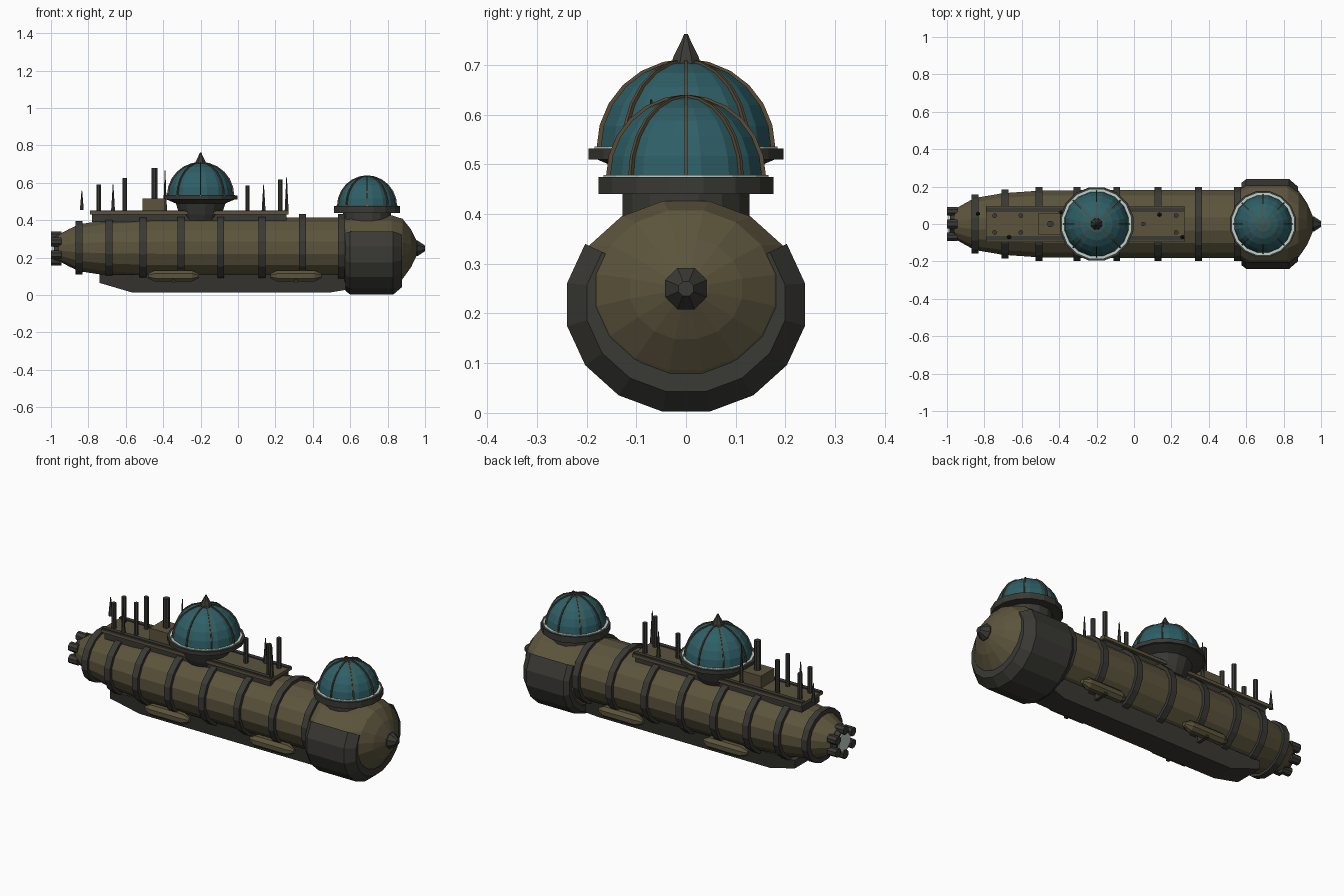
import bpy, bmesh, math
from mathutils import Vector

if "Cube" in bpy.data.objects:
    bpy.data.objects.remove(bpy.data.objects["Cube"])

def material(name, rgb):
    m = bpy.data.materials.new(name)
    m.diffuse_color = (*rgb, 1)
    m.use_nodes = True
    m.node_tree.nodes["Principled BSDF"].inputs["Base Color"].default_value = m.diffuse_color
    return m

OLIVE = material("olive_plate", (0.105, 0.088, 0.045))
DARK = material("dark_iron", (0.042, 0.041, 0.035))
TEAL = material("teal_glass", (0.027, 0.115, 0.135))
BRONZE = material("bronze", (0.105, 0.07, 0.035))
PALE = material("pale_trim", (0.52, 0.64, 0.58))

def finish(bm, name, mat):
    bmesh.ops.recalc_face_normals(bm, faces=bm.faces)
    me = bpy.data.meshes.new(name)
    bm.to_mesh(me)
    bm.free()
    me.materials.append(mat)
    ob = bpy.data.objects.new(name, me)
    bpy.context.collection.objects.link(ob)
    return ob

def loft(name, mat, stations, point, sides, caps=True):
    """Skin rings of points; point(station, angle) gives each position."""
    bm = bmesh.new()
    rings = []
    for s in stations:
        rings.append([bm.verts.new(point(s, (i + 0.5) * math.tau / sides)) for i in range(sides)])
    for a, b in zip(rings, rings[1:]):
        for i in range(sides):
            j = (i + 1) % sides
            bm.faces.new((a[i], a[j], b[j], b[i]))
    if caps:
        bm.faces.new(rings[0])
        bm.faces.new(rings[-1])
    return bm if name is None else finish(bm, name, mat)

def along_x(name, mat, stations, y=0, squash=0.9, sides=16, caps=True):
    """Stations are (x, radius, centre z)."""
    return loft(name, mat, stations, lambda s, a: (
        s[0], y + s[1] * math.cos(a), s[2] + squash * s[1] * math.sin(a)), sides, caps)

def along_z(name, mat, x, y, stations, sides=16, caps=True):
    """Stations are (z, radius)."""
    return loft(name, mat, stations, lambda s, a: (
        x + s[1] * math.cos(a), y + s[1] * math.sin(a), s[0]), sides, caps)

def box(name, mat, x0, x1, y0, y1, z0, z1):
    bm = bmesh.new()
    bmesh.ops.create_cube(bm, size=1)
    for v in bm.verts:
        v.co = ((x0 + x1) / 2 + v.co.x * (x1 - x0), (y0 + y1) / 2 + v.co.y * (y1 - y0),
                (z0 + z1) / 2 + v.co.z * (z1 - z0))
    return finish(bm, name, mat)

# Main hull
HULL = [(-0.96, 0.08), (-0.90, 0.115), (-0.85, 0.142), (-0.70, 0.168), (-0.50, 0.182), (-0.30, 0.184), (0.60, 0.184)]
along_x("hull", OLIVE, [(x, r, 0.253) for x, r in HULL])

def hull_radius(x):
    for (xa, ra), (xb, rb) in zip(HULL, HULL[1:]):
        if xa <= x <= xb:
            return ra + (rb - ra) * (x - xa) / (xb - xa)

# Reinforcing hoops
for x in (-0.85, -0.69, -0.508, -0.305, -0.092, 0.128, 0.345, 0.553):
    r = hull_radius(x) + 0.019
    along_x("hull_hoop", DARK, [(x - 0.018, r, 0.253), (x + 0.018, r, 0.253)])

# Bulbous bow and nose spike
along_x("bow", OLIVE, [(0.57, 0.20, 0.235), (0.61, 0.234, 0.22), (0.82, 0.234, 0.22),
                       (0.88, 0.182, 0.247), (0.925, 0.115, 0.25), (0.955, 0.045, 0.25)])
along_x("nose_spike", DARK, [(0.945, 0.043, 0.25), (0.96, 0.045, 0.25), (1.0, 0.016, 0.25)], squash=1, sides=8)

# Bow armour: open on top
bm = along_x(None, None, [(0.575, 0.19, 0.222), (0.575, 0.225, 0.22), (0.60, 0.244, 0.218), (0.83, 0.244, 0.218),
                          (0.877, 0.203, 0.222), (0.877, 0.165, 0.225)], caps=False)
bmesh.ops.delete(bm, geom=[f for f in bm.faces if f.calc_center_median().z > 0.335], context='FACES')
finish(bm, "bow_armour", DARK)

# Keel
bm = bmesh.new()
outline = [(-0.74, 0.11), (-0.74, 0.065), (-0.57, 0.015), (0.50, 0.015), (0.62, 0.035), (0.62, 0.11)]
sides = [[bm.verts.new((x, y * (0.75 if z < 0.03 else 1), z)) for x, z in outline] for y in (-0.085, 0.085)]
for s in sides:
    bm.faces.new(s)
for i in range(6):
    j = (i + 1) % 6
    bm.faces.new((sides[0][i], sides[0][j], sides[1][j], sides[1][i]))
finish(bm, "keel", DARK)

# Side pods with mounting bands
for side in (-1, 1):
    for x in (-0.345, 0.31):
        along_x("side_pod", OLIVE, [(x + dx, r, 0.102) for dx, r in
                ((-0.137, 0.012), (-0.10, 0.032), (0.10, 0.032), (0.137, 0.012))], y=side * 0.135, squash=1, sides=8)
        box("pod_mount", DARK, x - 0.009, x + 0.009, side * 0.07, side * 0.155, 0.068, 0.12)

# Stern engine: core, glowing outlet, ring of thrusters
along_x("engine_core", DARK, [(-0.985, 0.066, 0.25), (-0.94, 0.08, 0.25)], squash=1, sides=8)
along_x("engine_glow", PALE, [(-0.992, 0.055, 0.25), (-0.984, 0.055, 0.25)], squash=1, sides=8)
for i in range(6):
    a = (i + 0.5) * math.tau / 6
    z = 0.25 + 0.068 * math.sin(a)
    along_x("thruster", DARK, [(-1.0, 0.025, z), (-0.945, 0.025, z)], y=0.078 * math.cos(a), squash=1, sides=8)

# Upper deck
box("deck_base", DARK, -0.78, 0.26, -0.08, 0.08, 0.39, 0.432)
box("deck", OLIVE, -0.79, 0.27, -0.095, 0.095, 0.43, 0.447)
for side in (-1, 1):
    box("deck_rail", DARK, -0.79, 0.27, side * 0.065, side * 0.088, 0.446, 0.453)
box("deckhouse", OLIVE, -0.51, -0.39, -0.06, 0.06, 0.445, 0.515)

# Chimneys: x, y, top, radius
for x, y, top, r in ((-0.745, -0.045, 0.59, 0.013), (-0.745, 0.045, 0.59, 0.013),
                     (-0.605, -0.045, 0.627, 0.013), (-0.605, 0.045, 0.627, 0.013),
                     (-0.447, 0, 0.68, 0.018), (0.05, 0, 0.585, 0.012),
                     (0.225, -0.045, 0.617, 0.013), (0.225, 0.045, 0.617, 0.013)):
    along_z("chimney", DARK, x, y, [(0.44, r), (top, r)], sides=8)

# Spires: x, y, base, top
for x, y, low, top in ((-0.835, 0.055, 0.455, 0.56), (-0.668, -0.07, 0.45, 0.59), (-0.39, 0.06, 0.45, 0.665),
                       (0.137, 0.05, 0.45, 0.59), (0.26, -0.07, 0.45, 0.63)):
    along_z("spire", DARK, x, y, [(low, 0.012), (top, 0.002)], sides=6)

def dome(x, base, radius, height, rim, rim_depth, neck):
    """Glass dome with rim, trim ring and eight ribs."""
    along_z("dome_neck", DARK, x, 0, neck)
    along_z("dome_rim", DARK, x, 0, [(base - rim_depth, rim), (base, rim)])
    along_z("dome_trim", PALE, x, 0, [(base - 0.001, radius + 0.013), (base + 0.004, radius + 0.013)])
    steps = [i * math.pi / 12 for i in range(6)] + [1.52]
    along_z("dome_glass", TEAL, x, 0, [(base + height * math.sin(t), radius * math.cos(t)) for t in steps])
    for i in range(8):
        a = i * math.tau / 8
        d = Vector((math.cos(a), math.sin(a), 0))
        n = Vector((-d.y, d.x, 0))
        bm = bmesh.new()
        prev = None
        for t in steps:
            ring = []
            for off, w in ((-0.006, -1), (-0.006, 1), (0.005, 1), (0.005, -1)):
                p = d * ((radius + off) * math.cos(t)) + n * (0.0035 * w)
                ring.append(bm.verts.new(p + Vector((x, 0, base + (height + off) * math.sin(t)))))
            if prev:
                for k in range(4):
                    m = (k + 1) % 4
                    bm.faces.new((prev[k], prev[m], ring[m], ring[k]))
            prev = ring
        finish(bm, "dome_rib", BRONZE)

# Midship dome with finial, and bow dome
dome(-0.2, 0.532, 0.175, 0.175, 0.20, 0.022, [(0.40, 0.10), (0.43, 0.115), (0.49, 0.135), (0.511, 0.185)])
along_z("dome_finial", DARK, -0.2, 0, [(0.695, 0.034), (0.715, 0.028), (0.745, 0.012), (0.762, 0.004)], sides=8)
dome(0.69, 0.475, 0.156, 0.16, 0.179, 0.035, [(0.38, 0.13), (0.442, 0.13)])
